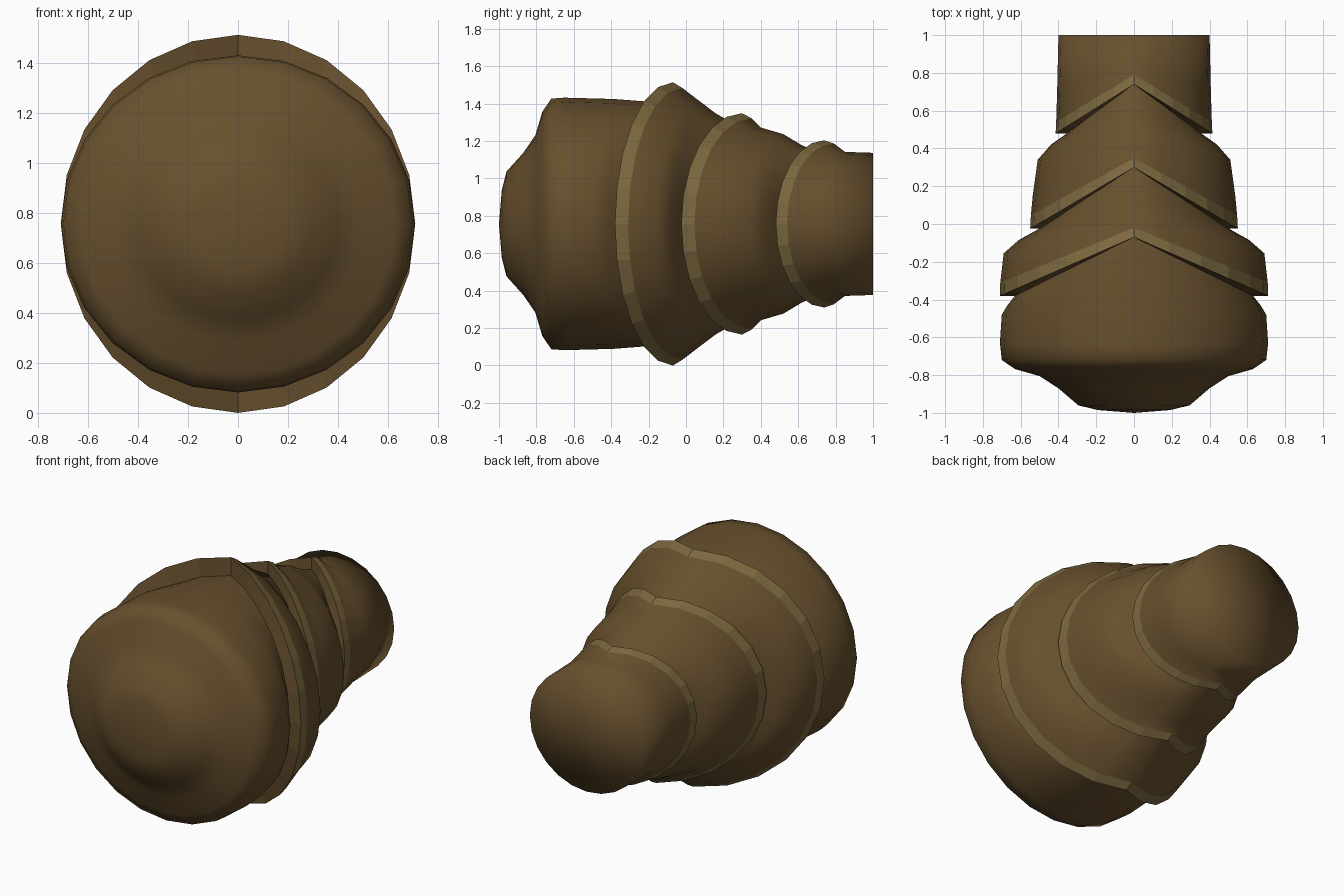
import bpy, bmesh
from math import sin, cos, tau

if "Cube" in bpy.data.objects:
    bpy.data.objects.remove(bpy.data.objects["Cube"])

SEG = 24
CZ = 0.757


def material(name, col):
    m = bpy.data.materials.new(name)
    m.diffuse_color = (*col, 1)
    m.use_nodes = True
    m.node_tree.nodes["Principled BSDF"].inputs["Base Color"].default_value = m.diffuse_color
    return m


shell = material("shell_brown", (0.135, 0.08, 0.027))
band = material("band_tan", (0.20, 0.14, 0.05))

# Each station: y on the centre line, y at the side, x radius, z radius, style
# style of the strip leading to it: s = smooth shell, l = flat lip, b = flat band
stations = [
    # rounded nose and front drum
    (-0.985, -0.985, 0.19, 0.18, "s"),
    (-0.96, -0.96, 0.295, 0.28, "s"),
    (-0.87, -0.87, 0.40, 0.38, "s"),
    (-0.805, -0.805, 0.50, 0.475, "s"),
    (-0.768, -0.768, 0.63, 0.60, "s"),
    (-0.72, -0.72, 0.70, 0.67, "s"),
    (-0.65, -0.63, 0.71, 0.675, "s"),
    (-0.39, -0.48, 0.70, 0.668, "s"),
    (-0.22, -0.43, 0.67, 0.655, "s"),
    (-0.07, -0.38, 0.63, 0.64, "s"),
    # first chevron ring and tapering plate
    (-0.07, -0.38, 0.71, 0.757, "l"),
    (-0.02, -0.31, 0.708, 0.727, "b"),
    (0.07, -0.155, 0.69, 0.658, "s"),
    (0.16, -0.085, 0.61, 0.59, "s"),
    (0.30, -0.025, 0.50, 0.51, "s"),
    # second chevron ring and plate
    (0.30, -0.025, 0.55, 0.592, "l"),
    (0.35, 0.045, 0.546, 0.565, "b"),
    (0.40, 0.15, 0.536, 0.515, "s"),
    (0.52, 0.34, 0.51, 0.48, "s"),
    (0.62, 0.42, 0.44, 0.42, "s"),
    (0.74, 0.48, 0.355, 0.37, "s"),
    # third chevron ring and tail
    (0.74, 0.48, 0.415, 0.447, "l"),
    (0.79, 0.54, 0.412, 0.43, "b"),
    (0.85, 0.70, 0.407, 0.385, "s"),
    (1.0, 1.0, 0.40, 0.38, "s"),
]

bm = bmesh.new()
nose = bm.verts.new((0, -1.0, CZ))
prev = None
for yc, ys, rx, rz, style in stations:
    ring = []
    for i in range(SEG):
        a = tau * i / SEG
        ring.append(bm.verts.new((rx * sin(a), yc + (ys - yc) * abs(sin(a)), CZ + rz * cos(a))))
    for i in range(SEG):
        j = (i + 1) % SEG
        if prev:
            f = bm.faces.new((prev[i], prev[j], ring[j], ring[i]))
        else:
            f = bm.faces.new((nose, ring[j], ring[i]))
        f.smooth = style == "s"
        f.material_index = int(style == "b")
    prev = ring

# Flat tail cap, shaded smoothly with the tail
tail = bm.verts.new((0, 1.0, CZ))
for i in range(SEG):
    f = bm.faces.new((prev[i], prev[(i + 1) % SEG], tail))
    f.smooth = True
bmesh.ops.recalc_face_normals(bm, faces=bm.faces)

me = bpy.data.meshes.new("segmented_body")
bm.to_mesh(me)
bm.free()
me.materials.append(shell)
me.materials.append(band)
ob = bpy.data.objects.new("segmented_body", me)
bpy.context.collection.objects.link(ob)
